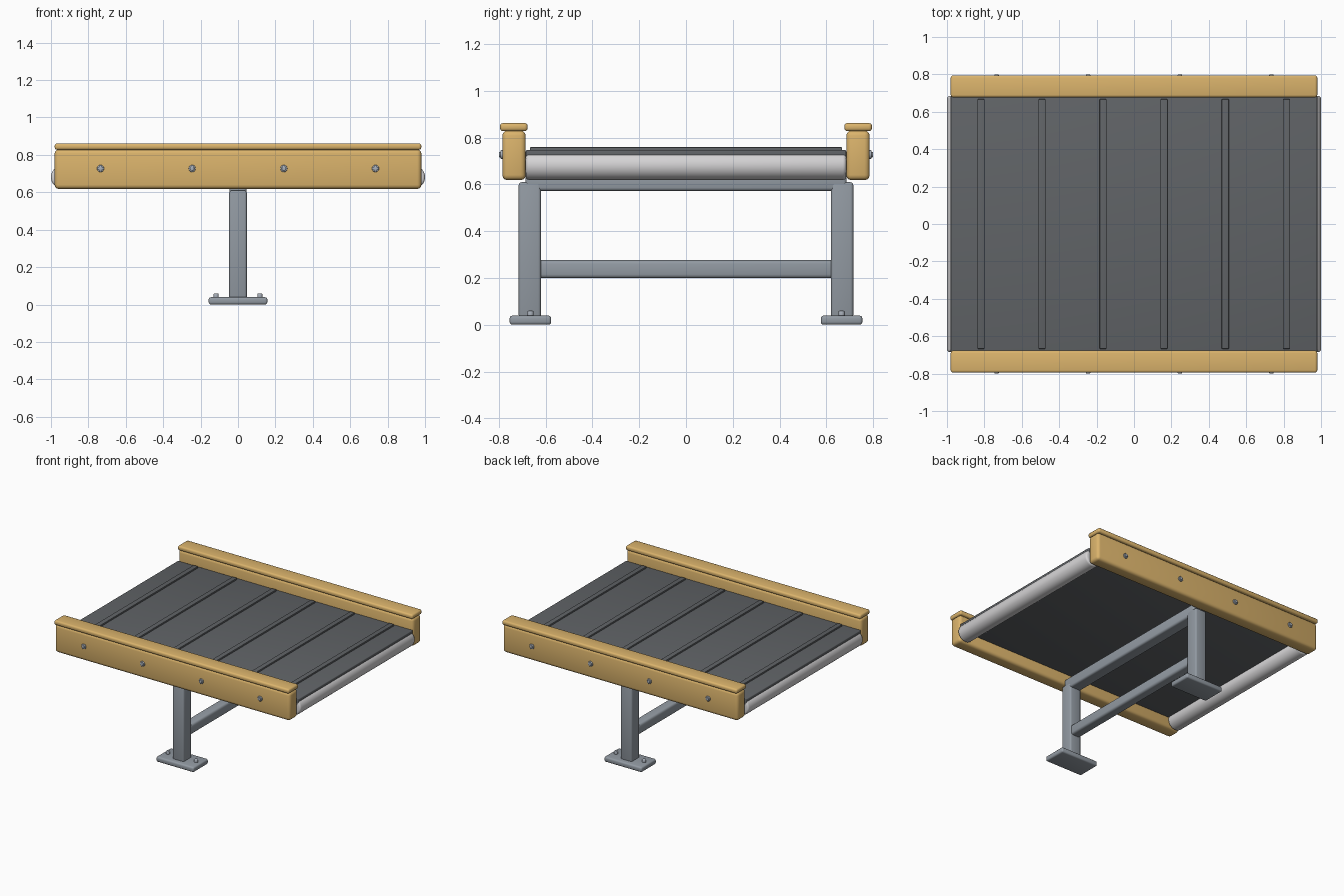
import bpy, math

if "Cube" in bpy.data.objects:
    bpy.data.objects.remove(bpy.data.objects["Cube"])


def material(name, color):
    m = bpy.data.materials.new(name)
    m.diffuse_color = (*color, 1)
    m.use_nodes = True
    m.node_tree.nodes["Principled BSDF"].inputs["Base Color"].default_value = m.diffuse_color
    return m


WOOD = material("warm wood", (0.71, 0.455, 0.15))
BELT = material("grey belt", (0.118, 0.126, 0.135))
STEEL = material("grey steel", (0.29, 0.325, 0.365))
ROLLER = material("light roller", (0.66, 0.65, 0.66))
BOLT = material("bolt metal", (0.40, 0.44, 0.50))


def finish(ob, name, mat, bevel=0.0, segments=3):
    ob.name = name
    ob.data.materials.append(mat)
    if bevel:
        b = ob.modifiers.new("rounded edges", 'BEVEL')
        b.width = bevel
        b.segments = segments
        b.limit_method = 'ANGLE'
        bpy.ops.object.shade_smooth()
    else:
        bpy.ops.object.shade_smooth_by_angle(angle=math.radians(35))
    return ob


def box(name, lo, hi, mat, bevel=0.0):
    """Rounded box between two corners."""
    bpy.ops.mesh.primitive_cube_add(size=1, location=[(a + b) / 2 for a, b in zip(lo, hi)])
    ob = bpy.context.object
    ob.scale = [b - a for a, b in zip(lo, hi)]
    bpy.ops.object.transform_apply(location=False, rotation=False, scale=True)
    return finish(ob, name, mat, bevel)


def cylinder(name, loc, radius, depth, mat, rot=(0, 0, 0), sides=32, bevel=0.0):
    bpy.ops.mesh.primitive_cylinder_add(vertices=sides, radius=radius, depth=depth,
                                        location=loc, rotation=rot)
    return finish(bpy.context.object, name, mat, bevel)


def side_box(name, s, x, y, z, mat, bevel):
    """Box on the front (s=-1) or back (s=1) side."""
    ys = sorted((s * y[0], s * y[1]))
    return box(name, (x[0], ys[0], z[0]), (x[1], ys[1], z[1]), mat, bevel)


# Belt deck with raised cross slats
box("belt_deck", (-0.98, -0.685, 0.70), (0.98, 0.685, 0.747), BELT, 0.006)
for i, x in enumerate((-0.818, -0.492, -0.165, 0.16, 0.488, 0.815)):
    box(f"belt_slat_{i + 1}", (x - 0.019, -0.667, 0.735), (x + 0.019, 0.667, 0.759), BELT, 0.003)

# End rollers, partly sunk into the deck
for side, x in (("left", -0.938), ("right", 0.938)):
    cylinder(f"{side}_roller", (x, 0, 0.681), 0.062, 1.37, ROLLER,
             (math.pi / 2, 0, 0), 48, 0.014)

for side, s in (("front", -1), ("back", 1)):
    # Wooden side rail with a wider cap
    side_box(f"{side}_rail", s, (-0.98, 0.98), (0.685, 0.785), (0.618, 0.83), WOOD, 0.022)
    side_box(f"{side}_rail_cap", s, (-0.98, 0.98), (0.677, 0.795), (0.827, 0.862), WOOD, 0.013)
    for i, x in enumerate((-0.735, -0.245, 0.245, 0.735)):
        cylinder(f"{side}_rail_washer_{i + 1}", (x, s * 0.785, 0.727), 0.019, 0.016, BOLT,
                 (math.pi / 2, 0, 0), 16, 0.004)
        cylinder(f"{side}_rail_bolt_{i + 1}", (x, s * 0.789, 0.727), 0.012, 0.021, BOLT,
                 (math.pi / 2, 0, 0), 16, 0.004)

    # Leg, foot plate and anchor bolts
    side_box(f"{side}_leg", s, (-0.047, 0.047), (0.62, 0.715), (0.03, 0.609), STEEL, 0.012)
    side_box(f"{side}_foot", s, (-0.157, 0.157), (0.576, 0.754), (0.0, 0.039), STEEL, 0.012)
    for i, x in enumerate((-0.117, 0.117)):
        cylinder(f"{side}_foot_bolt_{i + 1}", (x, s * 0.665, 0.045), 0.014, 0.03, BOLT,
                 (0, 0, 0), 16, 0.006)

# Cross members joining the legs
box("upper_beam", (-0.046, -0.687, 0.572), (0.046, 0.687, 0.655), STEEL, 0.014)
box("lower_beam", (-0.038, -0.64, 0.199), (0.038, 0.64, 0.276), STEEL, 0.016)
